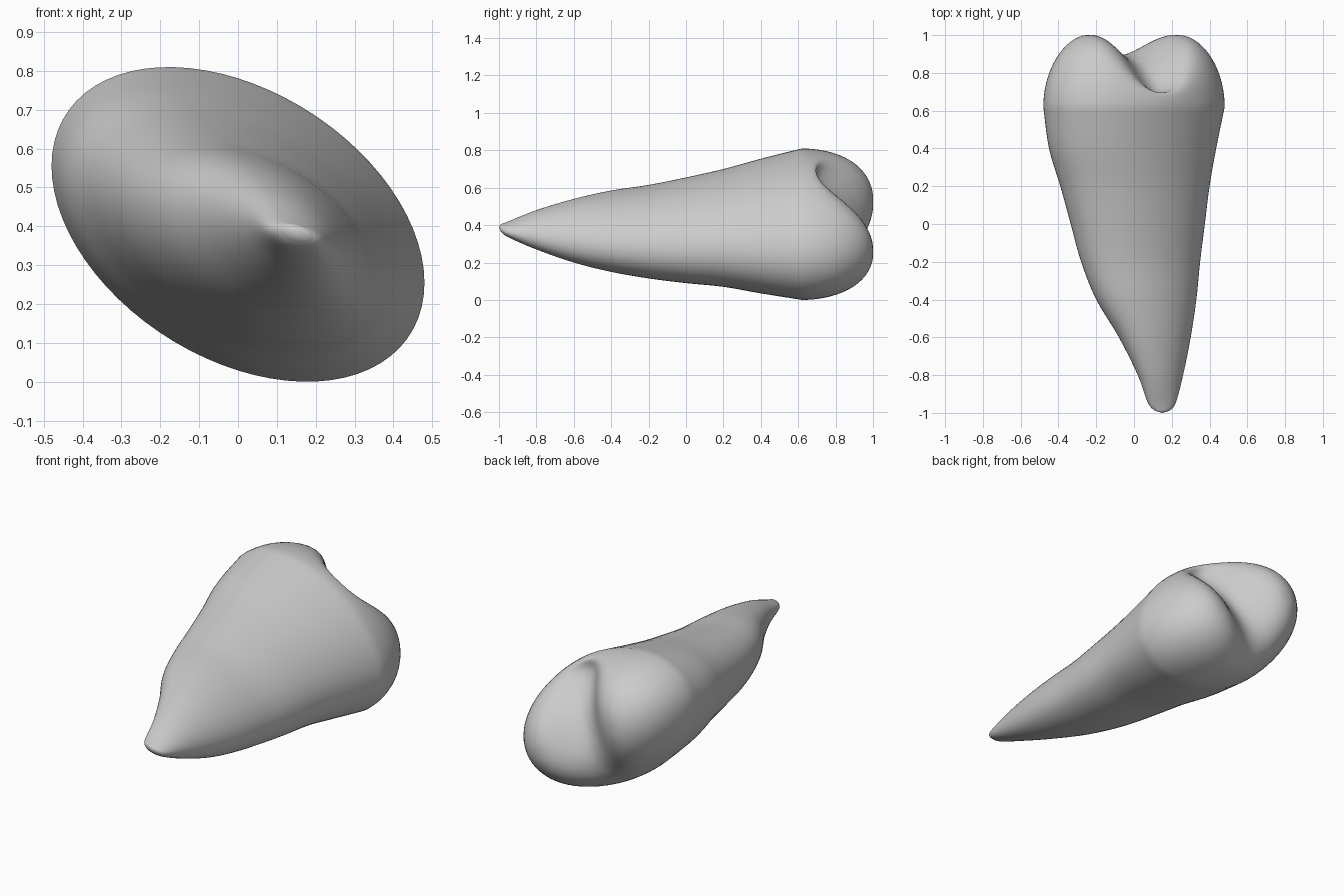
import bpy
import math

cube = bpy.data.objects.get("Cube")
if cube:
    bpy.data.objects.remove(cube, do_unlink=True)

SEGMENTS = 72
STEPS = 5
CAP_RINGS = 26
BACK_Y = 0.62

# Cross-sections along the body: y, x min, x max, z min, z max
SECTIONS = [
    (-0.99, 0.115, 0.185, 0.365, 0.405),
    (-0.95, 0.075, 0.22, 0.335, 0.42),
    (-0.8, 0.02, 0.26, 0.27, 0.48),
    (-0.6, -0.08, 0.30, 0.20, 0.54),
    (-0.4, -0.20, 0.33, 0.15, 0.585),
    (-0.2, -0.28, 0.35, 0.115, 0.615),
    (0.0, -0.335, 0.375, 0.09, 0.655),
    (0.2, -0.39, 0.40, 0.07, 0.70),
    (0.4, -0.45, 0.435, 0.035, 0.755),
    (BACK_Y, -0.48, 0.48, 0.0, 0.81),
]


def spline(a, b, c, d, t):
    """Smooth value between b and c."""
    return b + 0.5 * t * (c - a + t * (2*a - 5*b + 4*c - d + t * (3*(b - c) + d - a)))


def section_points(x0, x1, z0, z1):
    """Oval that leans down towards +x, touching the given limits."""
    for i in range(SEGMENTS):
        t = math.tau * i / SEGMENTS
        yield ((x0 + x1) / 2 + (x1 - x0) / 2 * math.cos(t),
               (z0 + z1) / 2 + (z1 - z0) / 2 * math.sin(t - 0.38))


def groove(x, z, s):
    """Depth of the cleft between the two lobes, deeper towards the top."""
    lean = math.radians(-27)
    dx, dz = x, z - 0.4
    along = dx * math.cos(lean) + dz * math.sin(lean)
    across = dz * math.cos(lean) - dx * math.sin(lean)
    return (0.2 + 0.36 * across) * math.exp(-(along / 0.15) ** 2 / 1.6) * (1 - s ** 6)


# Tapering body
verts = [(0.15, -1.0, 0.39)]
last = len(SECTIONS) - 1
for k in range(last):
    near = [SECTIONS[min(max(k + j, 0), last)] for j in (-1, 0, 1, 2)]
    for step in range(STEPS):
        y, *limits = [spline(*v, step / STEPS) for v in zip(*near)]
        verts += [(x, y, z) for x, z in section_points(*limits)]

# Rounded back end with two lobes
rim = list(section_points(*SECTIONS[-1][1:]))
for r in range(CAP_RINGS):
    s = math.cos(math.pi / 2 * r / CAP_RINGS)
    dome = BACK_Y + 0.45 * math.sqrt(max(0, 1 - s ** 2.6))
    for px, pz in rim:
        x, z = px * s, 0.405 + (pz - 0.405) * s
        verts.append((x, min(dome - groove(x, z, s), 1.0), z))
verts.append((0, BACK_Y + 0.45 - groove(0, 0.405, 0), 0.405))

# Skin the rings and close both ends
rings = (len(verts) - 2) // SEGMENTS
end = len(verts) - 1
faces = []
for i in range(SEGMENTS):
    j = (i + 1) % SEGMENTS
    faces.append((0, 1 + i, 1 + j))
    for r in range(rings - 1):
        a, b = 1 + r * SEGMENTS, 1 + (r + 1) * SEGMENTS
        faces.append((a + i, b + i, b + j, a + j))
    a = 1 + (rings - 1) * SEGMENTS
    faces.append((a + i, end, a + j))

mesh = bpy.data.meshes.new("lobed_body")
mesh.from_pydata(verts, [], faces)
mesh.update()
body = bpy.data.objects.new("lobed_body", mesh)
bpy.context.collection.objects.link(body)

# Plain grey
grey = bpy.data.materials.new("light_grey")
grey.use_nodes = True
colour = (0.6, 0.6, 0.6, 1)
grey.diffuse_color = colour
grey.node_tree.nodes["Principled BSDF"].inputs["Base Color"].default_value = colour
mesh.materials.append(grey)

bpy.ops.object.select_all(action="DESELECT")
body.select_set(True)
bpy.context.view_layer.objects.active = body
bpy.ops.object.shade_smooth()
